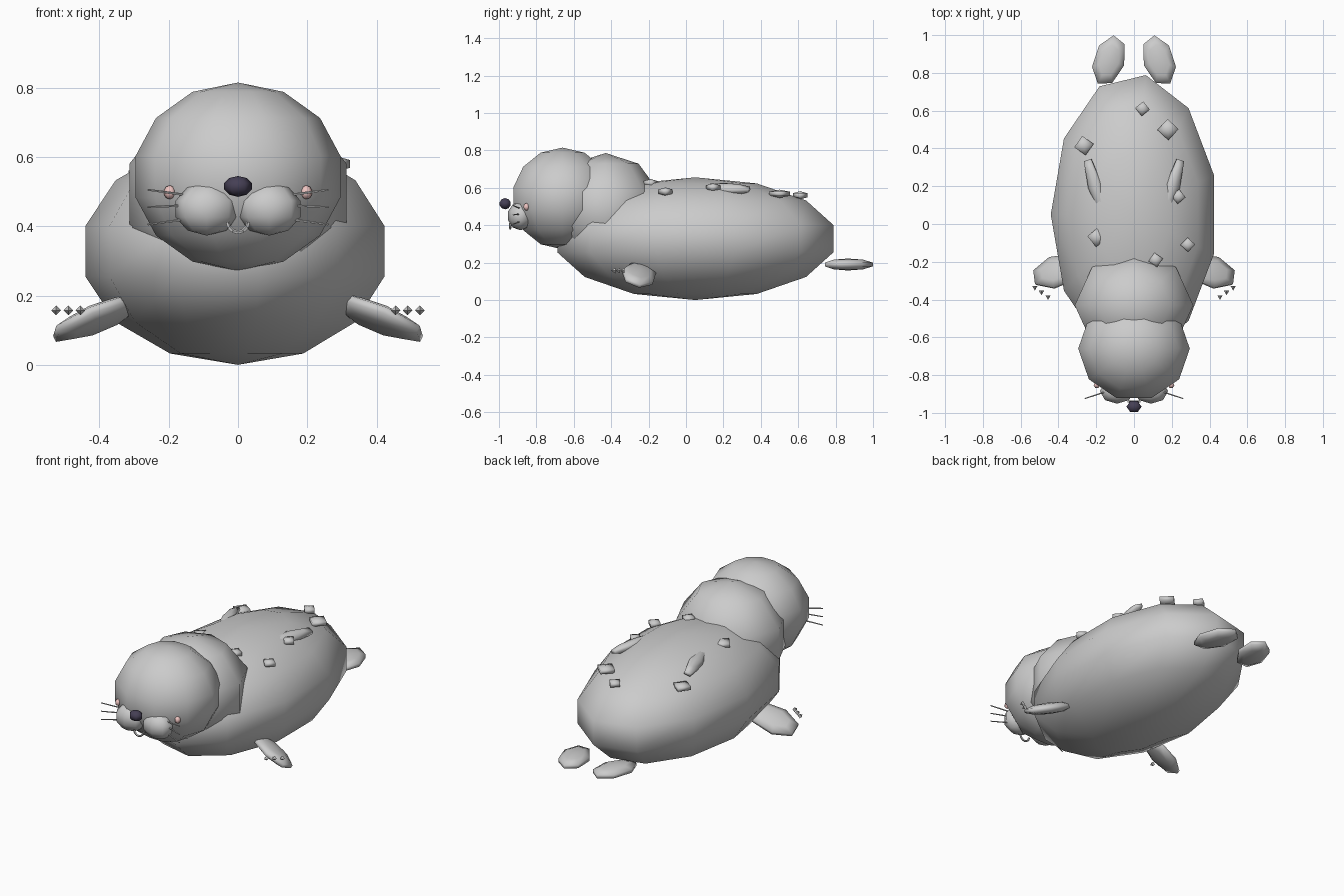
import bpy, bmesh
from math import sin, cos, pi, radians
from mathutils import Matrix, Vector, Euler

if "Cube" in bpy.data.objects:
    bpy.data.objects.remove(bpy.data.objects["Cube"])


def material(name, color):
    m = bpy.data.materials.new(name)
    m.diffuse_color = (*color, 1)
    m.use_nodes = True
    m.node_tree.nodes["Principled BSDF"].inputs["Base Color"].default_value = m.diffuse_color
    return m


DARK = material("dark_nose", (0.06, 0.05, 0.09))
PINK = material("pink_cheek", (0.85, 0.55, 0.53))


def finish(name, bm, mat=None, smooth=True):
    bmesh.ops.recalc_face_normals(bm, faces=bm.faces)
    me = bpy.data.meshes.new(name)
    bm.to_mesh(me)
    bm.free()
    for p in me.polygons:
        p.use_smooth = smooth
    ob = bpy.data.objects.new(name, me)
    bpy.context.collection.objects.link(ob)
    if mat:
        me.materials.append(mat)
    return ob


def ball(name, loc, rad, segs, rings, rot=(0, 0, 0), mat=None, smooth=True, flip=1):
    """Low-poly ellipsoid, poles on z, first meridian on -x; flip=-1 mirrors it in x."""
    bm = bmesh.new()
    top, bottom = bm.verts.new((0, 0, 1)), bm.verts.new((0, 0, -1))
    rows = []
    for r in range(1, rings):
        t = pi * r / rings
        rows.append([bm.verts.new((-cos(2 * pi * s / segs) * sin(t),
                                   sin(2 * pi * s / segs) * sin(t), cos(t)))
                     for s in range(segs)])
    for s in range(segs):
        n = (s + 1) % segs
        bm.faces.new((top, rows[0][s], rows[0][n]))
        bm.faces.new((bottom, rows[-1][n], rows[-1][s]))
        for a, b in zip(rows, rows[1:]):
            bm.faces.new((a[s], b[s], b[n], a[n]))
    turn = Euler([radians(a) for a in rot]).to_matrix().to_4x4()
    mat4 = (Matrix.Diagonal((flip, 1, 1, 1)) @ Matrix.Translation(loc) @ turn
            @ Matrix.Diagonal((*rad, 1)))
    bm.transform(mat4)
    return finish(name, bm, mat, smooth)


def rod(name, a, b, r1, r2, segs):
    """Tapered rod between two points."""
    a, b = Vector(a), Vector(b)
    bm = bmesh.new()
    bmesh.ops.create_cone(bm, cap_ends=True, segments=segs, radius1=r1, radius2=r2,
                          depth=(b - a).length)
    rot = (b - a).to_track_quat('Z', 'Y').to_matrix().to_4x4()
    bm.transform(Matrix.Translation((a + b) / 2) @ rot)
    return finish(name, bm, smooth=False)


# main masses
ball("body", (0, 0.05, 0.328), (0.452, 0.765, 0.328), 11, 7)
ball("neck", (0, -0.43, 0.488), (0.33, 0.30, 0.298), 8, 5)
ball("head", (0, -0.66, 0.543), (0.303, 0.283, 0.272), 10, 7)

# nose
ball("nose", (0, -0.967, 0.515), (0.042, 0.035, 0.03), 6, 5, mat=DARK)

# paired parts
for f, side in ((1, "right"), (-1, "left")):
    ball(f"muzzle_{side}", (0.09, -0.885, 0.45), (0.095, 0.07, 0.077), 8, 5, flip=f)
    ball(f"cheek_{side}", (0.197, -0.853, 0.498), (0.018, 0.018, 0.02), 6, 5,
         mat=PINK, flip=f)
    ball(f"eye_{side}", (0.128, -0.882, 0.597), (0.012, 0.012, 0.01), 6, 5, flip=f)
    ball(f"front_flipper_{side}", (0.405, -0.25, 0.135), (0.155, 0.095, 0.032), 7, 5,
         rot=(-24, 20, -16), flip=f)
    ball(f"back_flipper_{side}", (0.132, 0.865, 0.19), (0.088, 0.145, 0.032), 7, 5,
         rot=(0, 0, 18), flip=f)
    ball(f"back_fin_{side}", (0.205, 0.2, 0.595), (0.04, 0.175, 0.03), 6, 5,
         rot=(-2, 20, -17), flip=f)
    # whiskers
    for z0, z1 in ((0.49, 0.505), (0.46, 0.455), (0.42, 0.405)):
        rod(f"whisker_{side}", (f * 0.15, -0.888, z0), (f * 0.26, -0.924, z1),
            0.004, 0.003, 5)
    # claws
    for x, y in ((0.455, -0.39), (0.49, -0.365), (0.525, -0.34)):
        rod(f"claw_{side}", (f * x, y + 0.012, 0.157), (f * x, y - 0.012, 0.157),
            0.014, 0.0, 4)

# mouth: a small smile arc
smile = [(0.03 * cos(a), -0.94, 0.412 - 0.03 * sin(a))
         for a in [pi * i / 6 for i in range(7)]]
for a, b in zip(smile, smile[1:]):
    rod("mouth", a, b, 0.006, 0.006, 5)

# flat diamond spots on the back
spots = ((0.045, 0.61, 0.56, 0.045), (0.18, 0.50, 0.568, 0.065), (-0.265, 0.415, 0.55, 0.06),
         (-0.195, -0.07, 0.605, 0.06), (0.285, -0.11, 0.58, 0.045),
         (0.115, -0.19, 0.625, 0.045), (0.235, 0.145, 0.602, 0.045))
for i, (x, y, z, r) in enumerate(spots):
    ball("spot", (x, y, z), (r, r, 0.022), 4, 3, rot=(0, 0, 8 * (i % 3) - 6))
